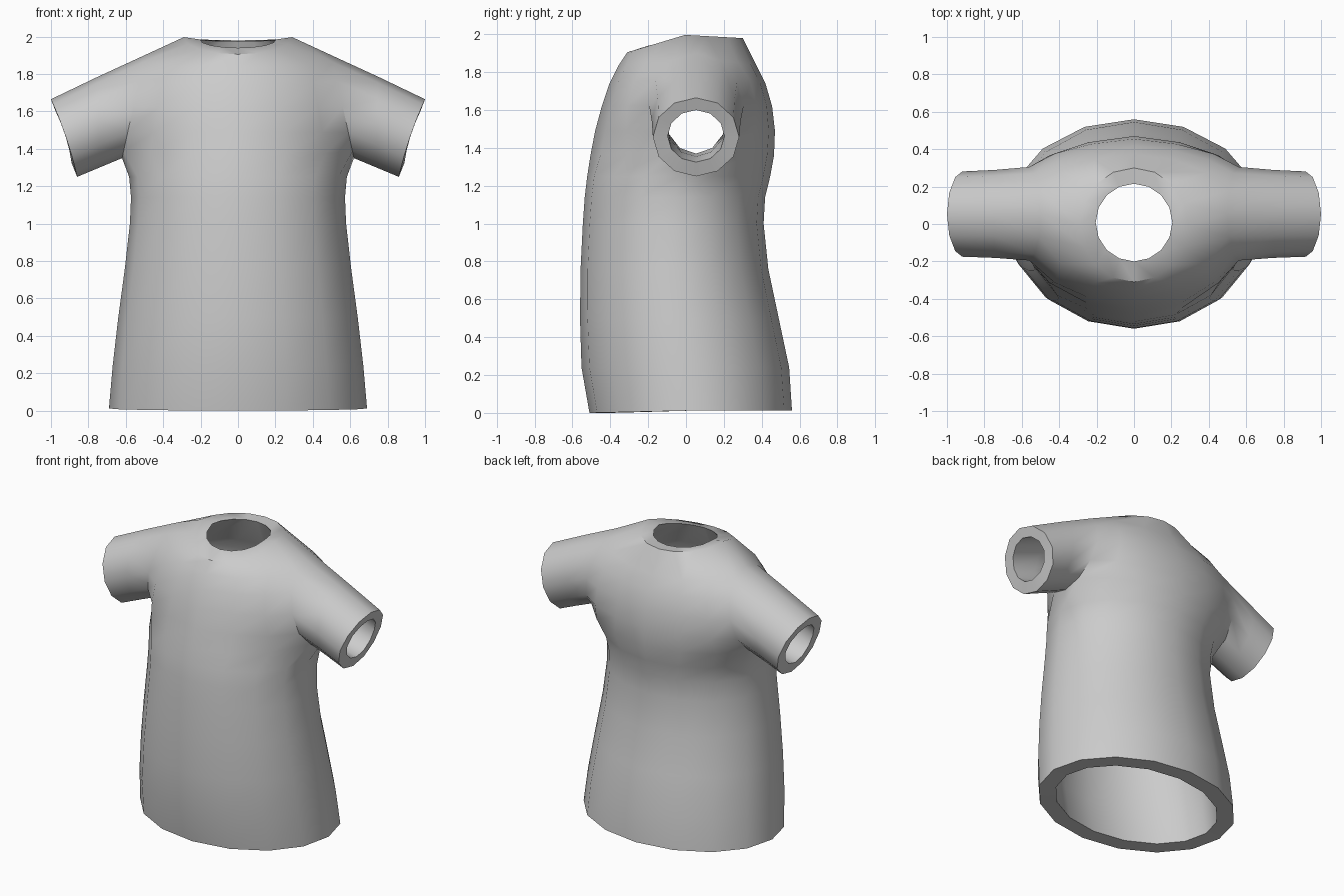
import bpy, bmesh, math
from mathutils import Vector

if "Cube" in bpy.data.objects:
    bpy.data.objects.remove(bpy.data.objects["Cube"])

COLS = 16          # columns round the torso, 0 = front centre, 4 = right side
THICK = 0.1
bm = bmesh.new()


def sleeve_ring(bottom, top, yc, ry, dish=0.0):
    """12 points round a sleeve: index 0 = bottom, 3 = front, 6 = top, 9 = back."""
    pts = []
    for i in range(12):
        a = math.radians(30 * i)
        t = -math.cos(a)
        x = (bottom[0] + top[0]) / 2 + t * (top[0] - bottom[0]) / 2 - dish * (1 - t * t)
        z = (bottom[1] + top[1]) / 2 + t * (top[1] - bottom[1]) / 2
        pts.append(Vector((x, yc - ry * math.sin(a), z)))
    return pts


def mirror(p):
    return Vector((-p.x, p.y, p.z))


def whole(half):
    """Columns 0..8 plus their mirror image."""
    return half + [mirror(p) for p in half[7:0:-1]]


def full_row(half):
    return [bm.verts.new(p) for p in whole(half)]


def ellipse_half(rx, yf, yb, zf, zs, zb):
    yc = (yf + yb) / 2
    pts = []
    for k in range(9):
        a = math.radians(22.5 * k)
        c = math.cos(a)
        z = zs + ((zf if c > 0 else zb) - zs) * abs(c)
        pts.append(Vector((rx * math.sin(a), yc - (yb - yf) / 2 * c, z)))
    return pts


# lower torso: height, half width, front y, back y
body = [(0.012, 0.69, -0.51, 0.56), (0.24, 0.67, -0.552, 0.545), (0.5, 0.64, -0.56, 0.49),
        (0.76, 0.605, -0.557, 0.435), (1.0, 0.578, -0.545, 0.41), (1.14, 0.572, -0.535, 0.418),
        (1.25, 0.582, -0.522, 0.445)]
rows = [full_row(ellipse_half(rx, yf, yb, z if z > 0.1 else 0, z, z)) for z, rx, yf, yb in body]

# chest and shoulders: columns sweep from the centre line to the armhole
armhole = sleeve_ring((0.62, 1.35), (0.50, 1.90), 0.055, 0.25)
chest = [(1.36, -0.505, 0.465), (1.49, -0.48, 0.47), (1.62, -0.445, 0.455),
         (1.74, -0.405, 0.42), (1.83, -0.36, 0.375)]
c3, s3 = math.cos(math.radians(67.5)), math.sin(math.radians(67.5))


def sweep(y, z, end, flat):
    """Rounded section from the centre line to the armhole; flat blends it to a straight one."""
    pts = []
    for k in range(4):
        a = math.radians(22.5 * k)
        s, c = math.sin(a) / s3, (math.cos(a) - c3) / (1 - c3)
        c = c * (1 - flat) + (1 - s) * flat
        pts.append(Vector((end.x * s, end.y + (y - end.y) * c, z + (end.z - z) * s * s)))
    return pts


A = len(rows)
for r, (z, yf, yb) in enumerate(chest):
    flat = (0.0, 0.15, 0.22, 0.22, 0.1)[r]
    front, back = sweep(yf, z, armhole[1 + r], flat), sweep(yb, z, armhole[11 - r], flat)
    side = armhole[0] if r == 0 else armhole[6] if r == 4 else (front[3] + back[3]) / 2
    rows.append(full_row(front + [side] + back[::-1]))

# neckline
neck = full_row(ellipse_half(0.29, -0.31, 0.30, 1.905, 1.997, 1.98))
rows.append(neck)

for r in range(len(rows) - 1):
    for k in range(COLS):
        if A <= r < A + 4 and k in (3, 4, 11, 12):
            continue                       # armhole openings
        j = (k + 1) % COLS
        bm.faces.new((rows[r][k], rows[r][j], rows[r + 1][j], rows[r + 1][k]))

# sleeves, with the matching rings of their lining
inward = {}
arm_in = sleeve_ring((0.54, 1.37), (0.47, 1.805), 0.053, 0.17)
mid_in = sleeve_ring((0.76, 1.355), (0.72, 1.70), 0.053, 0.155)
cuff_in = sleeve_ring((0.89, 1.325), (0.975, 1.60), 0.053, 0.15, 0.012)
for sx in (1, -1):
    f, m, b = (3, 4, 5) if sx == 1 else (13, 12, 11)
    prev = [rows[A][m]] + [rows[A + i][f] for i in range(5)] + [rows[A + 4][m]] \
        + [rows[A + i][b] for i in range(4, -1, -1)]
    rings = [prev]
    for ring in (sleeve_ring((0.74, 1.30), (0.75, 1.785), 0.054, 0.235),
                 sleeve_ring((0.86, 1.25), (1.0, 1.665), 0.053, 0.228, 0.012)):
        cur = [bm.verts.new(p if sx == 1 else mirror(p)) for p in ring]
        for i in range(12):
            j = (i + 1) % 12
            bm.faces.new((prev[i], prev[j], cur[j], cur[i]))
        prev = cur
        rings.append(cur)
    for verts, pts in zip(rings, (arm_in, mid_in, cuff_in)):
        for v, p in zip(verts, pts):
            inward[v] = p if sx == 1 else mirror(p)

for v in [v for v in bm.verts if not v.link_faces]:
    bm.verts.remove(v)
bmesh.ops.recalc_face_normals(bm, faces=bm.faces)
bm.normal_update()

# lining: offset every other point inwards, with flat rims at hem, cuffs and neckline
for v, p in zip(neck, whole(ellipse_half(0.205, -0.20, 0.215, 1.94, 1.985, 1.975))):
    inward[v] = p
for v in rows[0]:
    n = Vector((v.normal.x, v.normal.y, 0)).normalized()
    inward[v] = v.co - n * 0.11
outer_faces, outer_verts = list(bm.faces), list(bm.verts)
rims = [e for e in bm.edges if e.is_boundary]
lining = {v: bm.verts.new(inward.get(v, v.co - v.normal * THICK)) for v in outer_verts}
for face in outer_faces:
    bm.faces.new([lining[v] for v in reversed(face.verts)])
for e in rims:
    a, b = e.verts
    bm.faces.new((a, b, lining[b], lining[a]))
bmesh.ops.recalc_face_normals(bm, faces=bm.faces)

mesh = bpy.data.meshes.new("shirt")
bm.to_mesh(mesh)
bm.free()
shirt = bpy.data.objects.new("shirt", mesh)
bpy.context.collection.objects.link(shirt)
grey = bpy.data.materials.new("light grey")
grey.diffuse_color = (0.6, 0.6, 0.6, 1)
grey.use_nodes = True
grey.node_tree.nodes["Principled BSDF"].inputs["Base Color"].default_value = grey.diffuse_color
mesh.materials.append(grey)

bpy.context.view_layer.objects.active = shirt
shirt.select_set(True)
bpy.ops.object.shade_smooth_by_angle(angle=math.radians(40))

# crisp neckline edge
sharp = mesh.attributes.get("sharp_edge") or mesh.attributes.new("sharp_edge", "BOOLEAN", "EDGE")
ids = {i for i, v in enumerate(mesh.vertices) if v.co.z > 1.9 and abs((v.co.x / 0.29) ** 2 + ((v.co.y + 0.005) / 0.305) ** 2 - 1) < 0.05}
for e in mesh.edges:
    if set(e.vertices) <= ids:
        sharp.data[e.index].value = True
